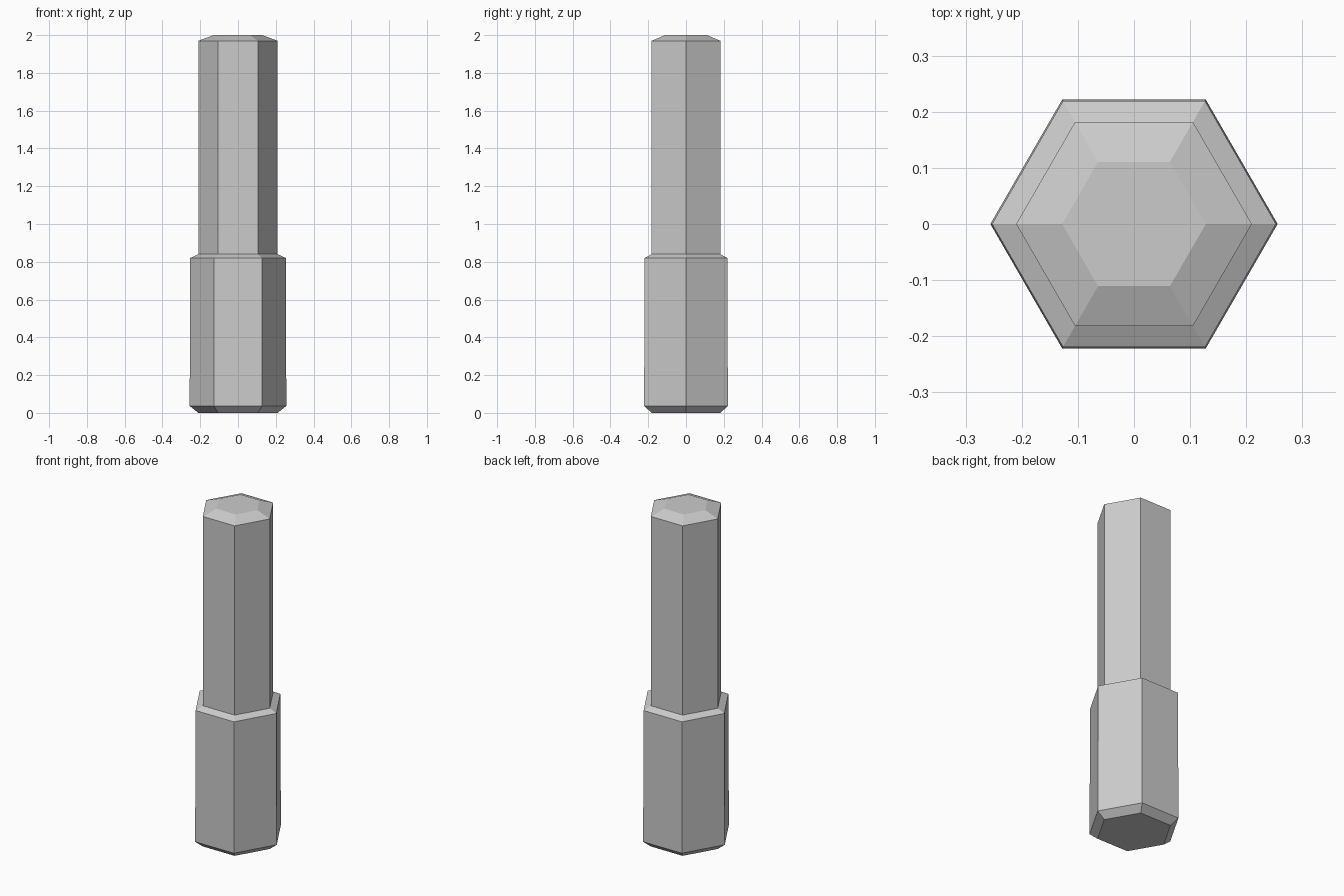
import bpy, bmesh
from math import cos, sin, pi

if "Cube" in bpy.data.objects:
    bpy.data.objects.remove(bpy.data.objects["Cube"])

SIDES = 6


def prism(name, profile):
    """Closed hexagonal solid from (radius, height) rings, corners on the x axis."""
    bm = bmesh.new()
    rings = [[bm.verts.new((r * cos(2 * pi * i / SIDES), r * sin(2 * pi * i / SIDES), z))
              for i in range(SIDES)] for r, z in profile]
    for a, b in zip(rings, rings[1:]):
        for i in range(SIDES):
            j = (i + 1) % SIDES
            bm.faces.new((a[i], a[j], b[j], b[i]))
    bm.faces.new(rings[0][::-1])
    bm.faces.new(rings[-1])
    bmesh.ops.recalc_face_normals(bm, faces=bm.faces)
    mesh = bpy.data.meshes.new(name)
    bm.to_mesh(mesh)
    bm.free()
    obj = bpy.data.objects.new(name, mesh)
    bpy.context.collection.objects.link(obj)
    return obj


# One stepped hexagonal shaft
prism("stepped_hex_shaft", [
    (0.21, 0.0), (0.256, 0.037),    # chamfered foot
    (0.253, 0.82), (0.21, 0.84),    # thick grip and sloped shoulder
    (0.21, 1.97), (0.128, 2.0),     # slim shank and chamfered tip
])
